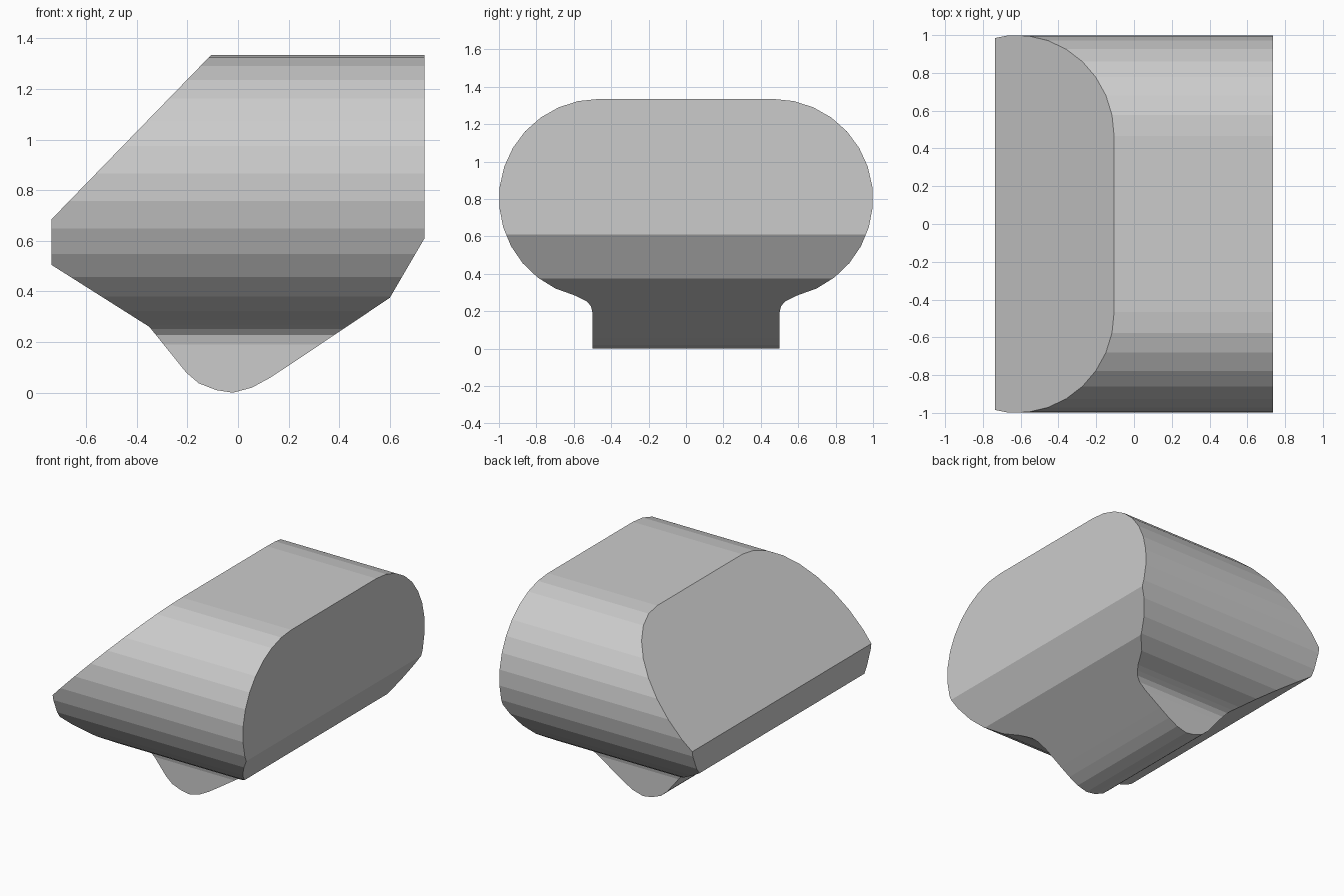
import bpy, bmesh
from math import cos, sin, radians
from mathutils import Vector

if "Cube" in bpy.data.objects:
    bpy.data.objects.remove(bpy.data.objects["Cube"])


def prism(name, points, depth):
    """Solid made by sweeping a closed 3D outline along a depth vector."""
    bm = bmesh.new()
    face = bm.faces.new([bm.verts.new(p) for p in points])
    swept = bmesh.ops.extrude_face_region(bm, geom=[face])
    # keep the base face as the cap of a closed solid
    if not face.is_valid or len(face.edges[0].link_faces) < 2:
        bm.faces.new([v for v in bm.verts][:len(points)])
    moved = [g for g in swept["geom"] if isinstance(g, bmesh.types.BMVert)]
    bmesh.ops.translate(bm, vec=Vector(depth), verts=moved)
    bmesh.ops.recalc_face_normals(bm, faces=bm.faces)
    mesh = bpy.data.meshes.new(name)
    bm.to_mesh(mesh)
    bm.free()
    obj = bpy.data.objects.new(name, mesh)
    bpy.context.collection.objects.link(obj)
    return obj


# End profile: rounded body, small fillet and narrow stem, mirrored in y
half = [(0.467 + 0.533 * cos(radians(90 - 166 * i / 14)),
         0.802 + 0.533 * sin(radians(90 - 166 * i / 14))) for i in range(15)]
half += [(0.56, 0.268), (0.53, 0.252), (0.508, 0.227), (0.5, 0.19), (0.5, -0.1)]
section = half + [(-y, z) for y, z in reversed(half)]
body = prism("rounded_body", [(-1, y, z) for y, z in section], (2, 0, 0))

# Side profile: sloped top, chamfered end and rounded foot
side = [(-0.11, 1.335), (0.737, 1.335), (0.737, 0.61), (0.6, 0.375),
        (0.2, 0.107), (0.125, 0.058), (0.055, 0.02), (-0.02, 0.0),
        (-0.085, 0.01), (-0.155, 0.037), (-0.205, 0.08), (-0.35, 0.26),
        (-0.737, 0.505), (-0.737, 0.685)]
side[0:2] = [(0.055, 1.5), (0.737, 1.5)]  # run past the flat top
cutter = prism("side_profile_cutter", [(x, -1.2, z) for x, z in side], (0, 2.4, 0))
cutter.hide_render = True
cutter.hide_set(True)

# Keep only what both profiles share
cut = body.modifiers.new("side_profile", 'BOOLEAN')
cut.operation = 'INTERSECT'
cut.solver = 'EXACT'
cut.object = cutter
bpy.context.view_layer.objects.active = body
body.select_set(True)
bpy.ops.object.modifier_apply(modifier=cut.name)
bpy.data.objects.remove(cutter)
